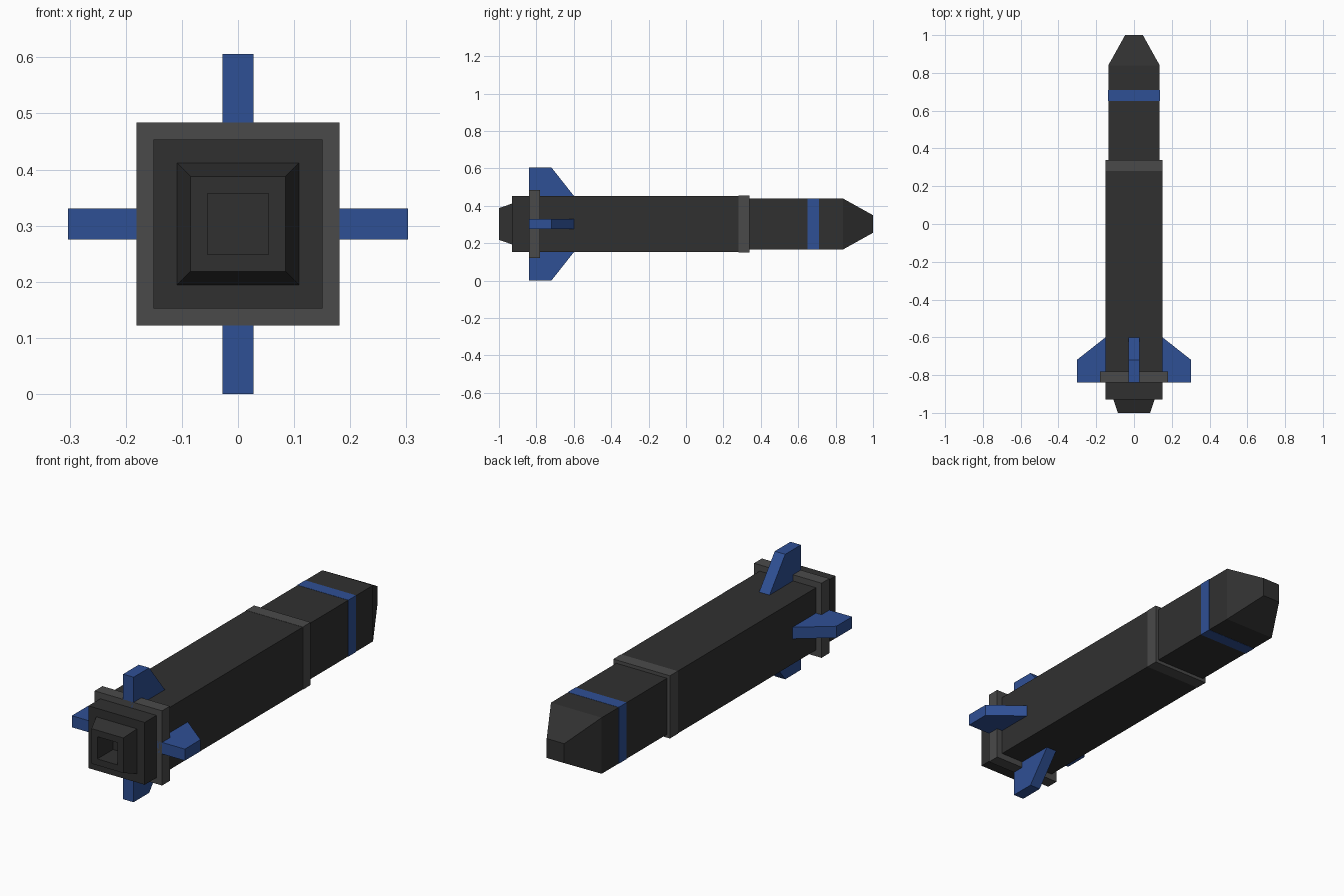
import bpy, bmesh
from math import pi
from mathutils import Matrix

if "Cube" in bpy.data.objects:
    bpy.data.objects.remove(bpy.data.objects["Cube"])

CZ = 0.303  # height of the long axis


def material(name, rgb):
    m = bpy.data.materials.new(name)
    m.diffuse_color = (*rgb, 1)
    m.use_nodes = True
    m.node_tree.nodes["Principled BSDF"].inputs["Base Color"].default_value = m.diffuse_color
    return m


DARK = material("dark_grey", (0.03, 0.03, 0.03))
GREY = material("mid_grey", (0.068, 0.068, 0.068))
BLUE = material("blue", (0.028, 0.08, 0.30))


def finish(name, bm, mat):
    bmesh.ops.recalc_face_normals(bm, faces=bm.faces)
    me = bpy.data.meshes.new(name)
    bm.to_mesh(me)
    bm.free()
    me.materials.append(mat)
    ob = bpy.data.objects.new(name, me)
    bpy.context.collection.objects.link(ob)
    return ob


def square_loft(name, profile, mat):
    """Skin square sections given as (y, half width) along the axis, with end caps."""
    bm = bmesh.new()
    rings = [[bm.verts.new((sx * h, y, CZ + sz * h))
              for sx, sz in ((-1, -1), (1, -1), (1, 1), (-1, 1))] for y, h in profile]
    for a, b in zip(rings, rings[1:]):
        for i in range(4):
            j = (i + 1) % 4
            bm.faces.new((a[i], a[j], b[j], b[i]))
    bm.faces.new(rings[0])
    bm.faces.new(rings[-1])
    return finish(name, bm, mat)


def fin(name, angle):
    """Swept fin: side profile (y, distance from axis) extruded, turned about the axis."""
    prof = [(-0.84, 0.14), (-0.84, 0.303), (-0.72, 0.303), (-0.60, 0.151), (-0.60, 0.14)]
    bm = bmesh.new()
    face = bm.faces.new([bm.verts.new((-0.028, y, r)) for y, r in prof])
    ext = bmesh.ops.extrude_face_region(bm, geom=[face])
    new = [v for v in ext["geom"] if isinstance(v, bmesh.types.BMVert)]
    bmesh.ops.translate(bm, verts=new, vec=(0.056, 0, 0))
    # extrusion keeps the starting face as the other cap
    turn = Matrix.Translation((0, 0, CZ)) @ Matrix.Rotation(angle, 4, 'Y')
    bmesh.ops.transform(bm, matrix=turn, verts=bm.verts)
    return finish(name, bm, BLUE)


# Main body with tapered nozzle and its square recess
square_loft("body_and_nozzle", [(0.28, 0.151), (-0.93, 0.151), (-0.93, 0.109),
                                (-1.0, 0.085), (-1.0, 0.054), (-0.88, 0.054)], DARK)
# Collar between the stages
square_loft("stage_collar", [(0.28, 0.152), (0.34, 0.152)], GREY)
# Narrower front stage, painted stripe and nose
square_loft("front_stage", [(0.34, 0.136), (0.65, 0.136)], DARK)
square_loft("blue_stripe", [(0.65, 0.137), (0.71, 0.137)], BLUE)
square_loft("nose", [(0.71, 0.136), (0.84, 0.136), (1.0, 0.047)], DARK)

# Tail ring: hollow sleeve around the body
square_loft("tail_ring", [(-0.84, 0.149), (-0.84, 0.181), (-0.78, 0.181), (-0.78, 0.149)], GREY)
ring = bpy.data.objects["tail_ring"].data
bm = bmesh.new()
bm.from_mesh(ring)
caps = [f for f in bm.faces if all(abs(abs(v.co.x) - 0.149) < 1e-4 for v in f.verts)]
bmesh.ops.delete(bm, geom=caps, context='FACES_ONLY')
bm.to_mesh(ring)
bm.free()

# Four tail fins
for i, side in enumerate(("top", "right", "bottom", "left")):
    fin(f"fin_{side}", i * pi / 2)
